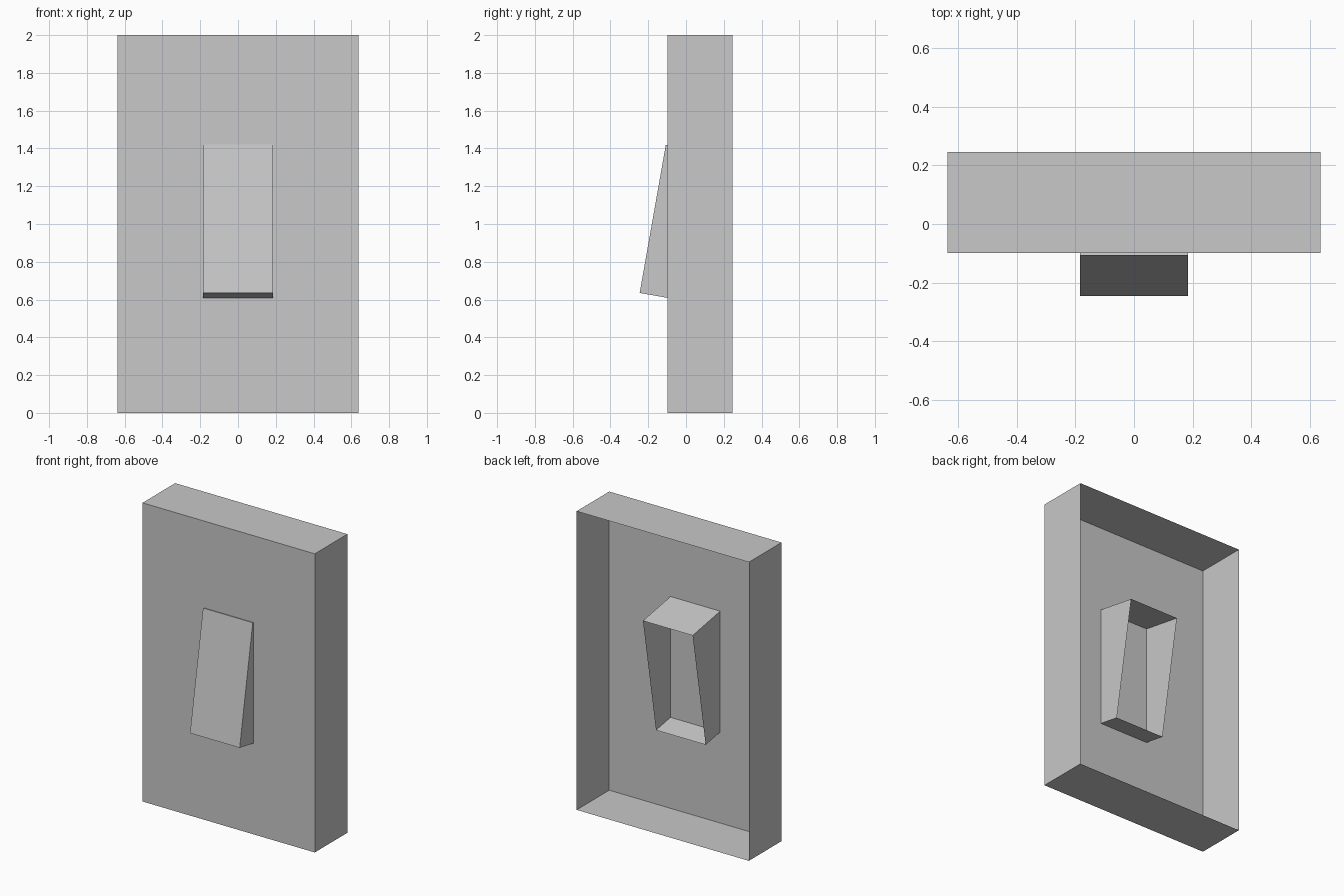
import bpy, bmesh
from math import radians
from mathutils import Matrix

cube = bpy.data.objects.get("Cube")
if cube:
    bpy.data.objects.remove(cube, do_unlink=True)

# Single plain colour
grey = bpy.data.materials.new("light_grey")
grey.use_nodes = True
colour = (0.58, 0.58, 0.58, 1.0)
grey.diffuse_color = colour
grey.node_tree.nodes["Principled BSDF"].inputs["Base Color"].default_value = colour


def open_back_box(name, width, depth, height, location, tilt=0.0):
    """Thin-walled box without a back; its origin is the centre of the front face."""
    bm = bmesh.new()
    bmesh.ops.create_cube(bm, size=1.0)
    bmesh.ops.translate(bm, verts=bm.verts, vec=(0, 0.5, 0))
    bmesh.ops.transform(bm, verts=bm.verts,
                        matrix=Matrix.Diagonal((width, depth, height, 1)))
    back = [f for f in bm.faces if f.normal.y > 0.9]
    bmesh.ops.delete(bm, geom=back, context='FACES')
    mesh = bpy.data.meshes.new(name)
    bm.to_mesh(mesh)
    bm.free()
    mesh.materials.append(grey)
    obj = bpy.data.objects.new(name, mesh)
    obj.location = location
    obj.rotation_euler.x = tilt
    bpy.context.collection.objects.link(obj)
    return obj


# Wall plate: a shallow cover, hollow behind
open_back_box("wall_plate", 1.276, 0.345, 2.0, (0, -0.099, 1.0))

# Rocker: a hollow button tilted through the plate, lower end pushed out
open_back_box("rocker", 0.368, 0.304, 0.797, (0, -0.176, 1.0275), radians(-10))
